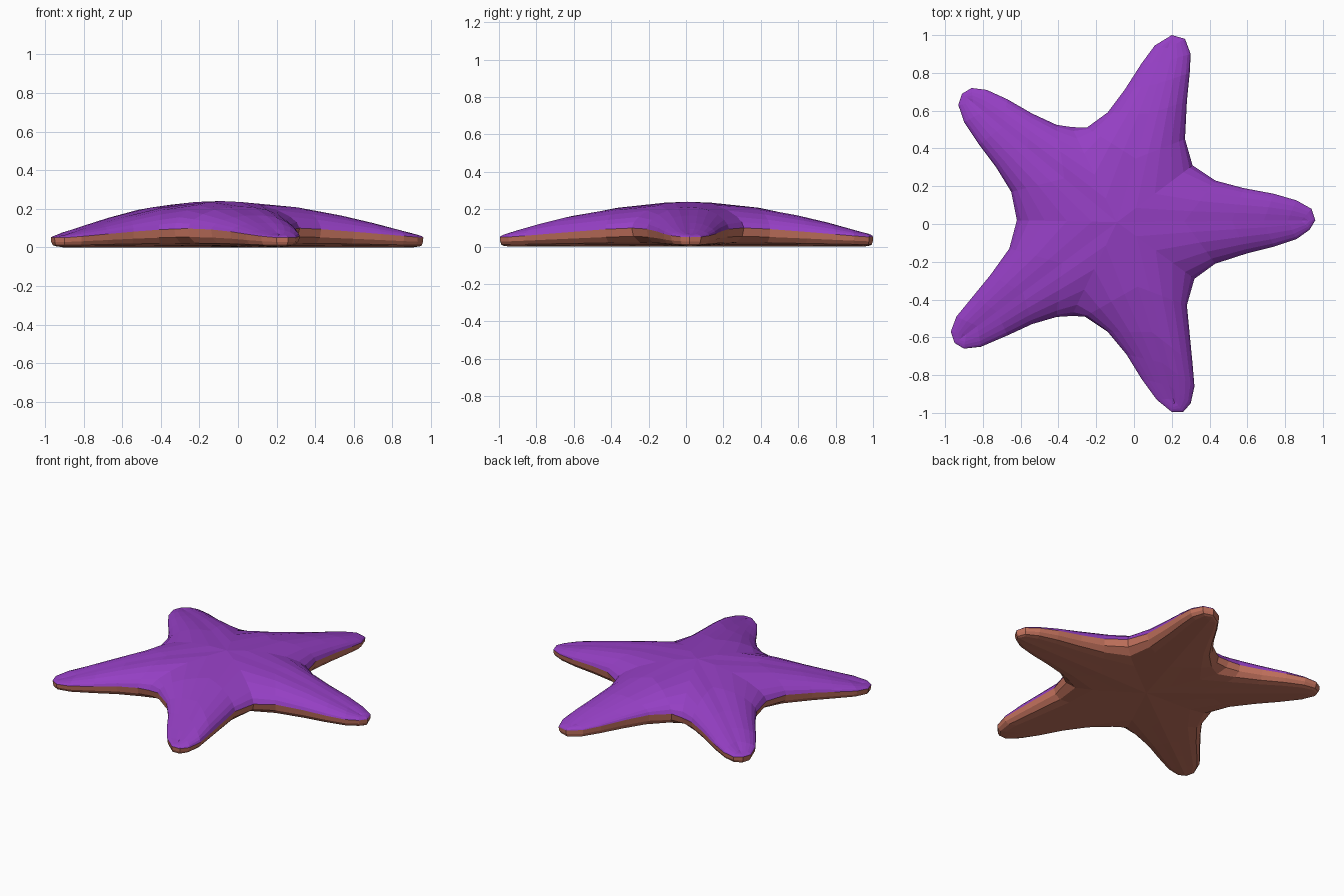
import bpy, bmesh
from mathutils import Vector

if "Cube" in bpy.data.objects:
    bpy.data.objects.remove(bpy.data.objects["Cube"])

# Outline seen from above: five arms, 12 points each, tip at every 12th point
OUTLINE = [
    (.96, .02), (.94, .08), (.86, .125), (.74, .16), (.58, .19), (.43, .23),
    (.31, .31), (.27, .45), (.28, .65), (.295, .8), (.30, .90), (.27, .98),
    (.20, 1.0), (.11, .945), (.04, .85), (-.05, .71), (-.14, .59), (-.25, .51),
    (-.33, .513), (-.41, .525), (-.54, .585), (-.67, .66), (-.78, .71), (-.86, .72),
    (-.91, .69), (-.93, .63), (-.90, .54), (-.82, .42), (-.73, .30), (-.65, .17),
    (-.62, .02), (-.66, -.13), (-.76, -.27), (-.85, -.38), (-.94, -.49), (-.97, -.57),
    (-.95, -.63), (-.90, -.66), (-.81, -.65), (-.67, -.59), (-.54, -.53), (-.41, -.492),
    (-.33, -.487), (-.26, -.49), (-.14, -.57), (-.04, -.69), (.04, -.82), (.12, -.93),
    (.20, -.995), (.26, -.995), (.30, -.95), (.32, -.86), (.31, -.74), (.28, -.43),
    (.32, -.29), (.43, -.21), (.60, -.155), (.74, -.12), (.86, -.08), (.93, -.03)]
CENTRE = Vector((-.09, .01))
SPINE = [.95, .93, .86, .74, .58, .34, 0]      # spine position by steps from the tip
TOP = [(.04, .22), (.12, .42), (.28, .66), (.5, .86), (.75, .965), (1, 1)]   # inward, rise
BELOW = [(.03, .55), (.14, .22), (.35, .1), (.7, .05), (1, 0)]               # inward, height


def material(name, colour):
    m = bpy.data.materials.new(name)
    m.diffuse_color = (*colour, 1)
    m.use_nodes = True
    m.node_tree.nodes["Principled BSDF"].inputs["Base Color"].default_value = m.diffuse_color
    return m


n = len(OUTLINE)
rims, feet = [], []
for i, p in enumerate(OUTLINE):
    tip_index = round(i / 12) * 12
    steps = abs(i - tip_index)
    tip = Vector(OUTLINE[tip_index % n])
    if tip_index == 48:
        tip.x += .03
    p = Vector(p)
    z = .10 - .05 * min(1, max(0, ((p - CENTRE).length - .5) / .55))
    rims.append((p, z))
    feet.append(CENTRE.lerp(tip, min(SPINE[steps], 1)))

bm = bmesh.new()


def ring(inward, height):
    """Loop of vertices moved from the rim towards the arm spines."""
    verts = []
    for (p, z), f in zip(rims, feet):
        ridge = .24 - .19 * ((f - CENTRE).length / 1.05) ** 1.75
        q = p.lerp(f, inward)
        verts.append(bm.verts.new((q.x, q.y, height(z, ridge))))
    return verts


def bridge(a, b, mat, up):
    for i in range(n):
        j = (i + 1) % n
        quad = [a[i], a[j], b[j], b[i]]
        bm.faces.new(quad if up else quad[::-1]).material_index = mat


rim = ring(0, lambda z, r: z)
# Domed upper skin
last = rim
for u, rise in TOP:
    new = ring(u, lambda z, r: z + (r - z) * rise)
    bridge(last, new, 0, True)
    last = new
# Underside
last = rim
for u, h in BELOW:
    new = ring(u, lambda z, r: z * h)
    bridge(last, new, 1, False)
    last = new

# Join the two halves of each arm along its spine
bmesh.ops.remove_doubles(bm, verts=bm.verts, dist=.0005)
bmesh.ops.recalc_face_normals(bm, faces=bm.faces)
mesh = bpy.data.meshes.new("starfish_body")
bm.to_mesh(mesh)
bm.free()
mesh.materials.append(material("purple_skin", (.30, .05, .55)))
mesh.materials.append(material("salmon_underside", (.55, .17, .11)))
body = bpy.data.objects.new("starfish_body", mesh)
bpy.context.collection.objects.link(body)
